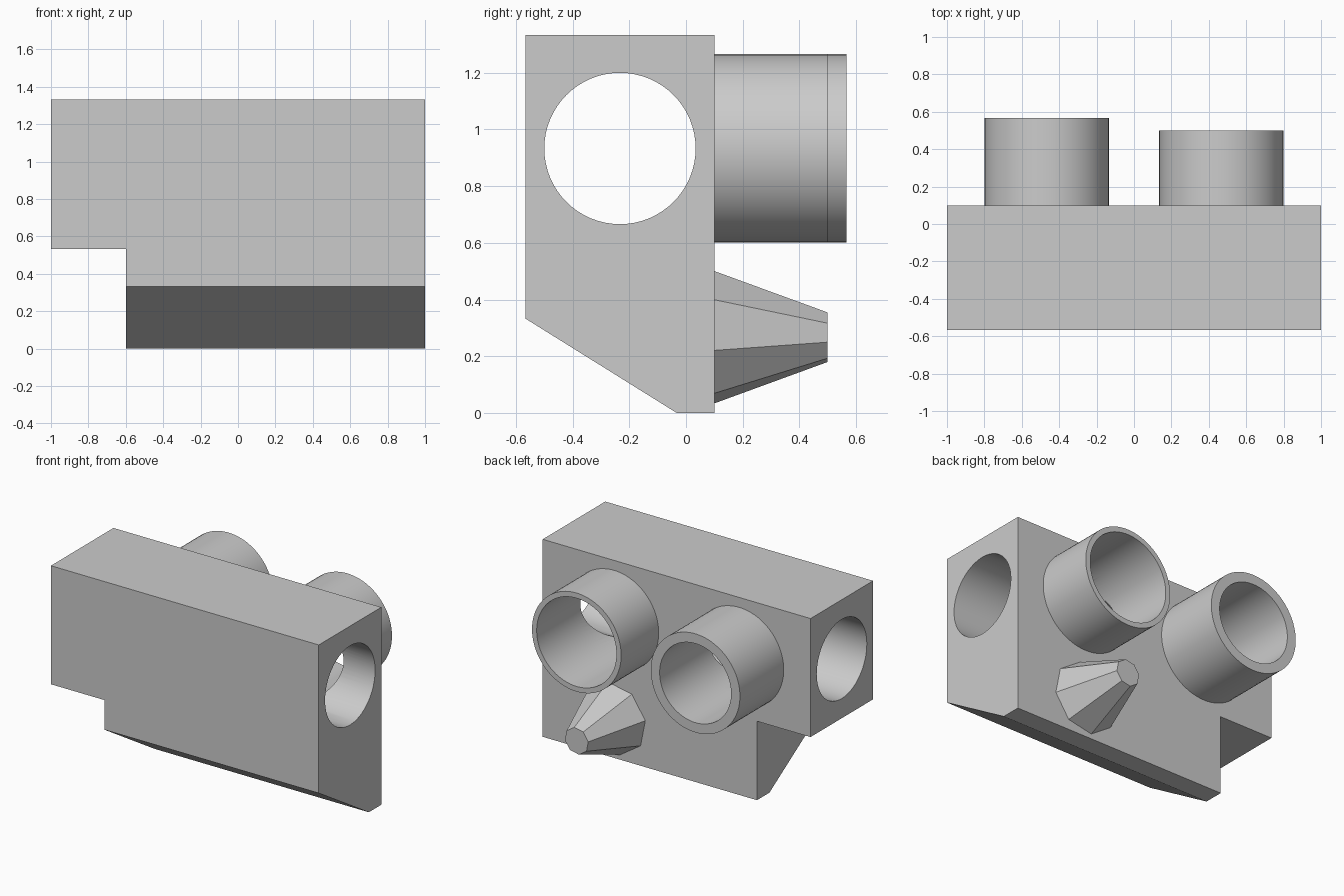
import bpy, bmesh, math
from mathutils import Matrix, Vector

if "Cube" in bpy.data.objects:
    bpy.data.objects.remove(bpy.data.objects["Cube"], do_unlink=True)

grey = bpy.data.materials.new("plain grey")
grey.use_nodes = True
grey.diffuse_color = (0.6, 0.6, 0.6, 1)
grey.node_tree.nodes["Principled BSDF"].inputs["Base Color"].default_value = (0.6, 0.6, 0.6, 1)


def finish(name, bm):
    bmesh.ops.recalc_face_normals(bm, faces=bm.faces[:])
    mesh = bpy.data.meshes.new(name)
    bm.to_mesh(mesh)
    bm.free()
    mesh.materials.append(grey)
    obj = bpy.data.objects.new(name, mesh)
    bpy.context.collection.objects.link(obj)
    return obj


def lathe(name, profile, centre, sides=64, turn=0.0, along_x=False, closed=False):
    """Turn (radius, distance) points around the y axis, or the x axis."""
    bm = bmesh.new()
    rings = []
    for r, d in profile:
        angles = [turn + math.tau * i / sides for i in range(sides)]
        rings.append([bm.verts.new((r * math.cos(a), d, r * math.sin(a))) for a in angles])
    pairs = list(zip(rings, rings[1:]))
    if closed:
        pairs.append((rings[-1], rings[0]))
    else:
        bm.faces.new(rings[0])
        bm.faces.new(rings[-1])
    for a, b in pairs:
        for i in range(sides):
            j = (i + 1) % sides
            bm.faces.new((a[i], a[j], b[j], b[i]))
    if along_x:
        bm.transform(Matrix.Rotation(-math.pi / 2, 4, "Z"))
    bm.transform(Matrix.Translation(Vector(centre)))
    return finish(name, bm)


def smooth(obj):
    bpy.ops.object.select_all(action="DESELECT")
    obj.select_set(True)
    bpy.context.view_layer.objects.active = obj
    bpy.ops.object.shade_smooth_by_angle(angle=math.radians(30))


def cut(obj, cutter):
    bpy.ops.object.select_all(action="DESELECT")
    obj.select_set(True)
    bpy.context.view_layer.objects.active = obj
    cutter.hide_render = True
    mod = obj.modifiers.new("cut", "BOOLEAN")
    mod.operation, mod.solver, mod.object = "DIFFERENCE", "EXACT", cutter
    bpy.ops.object.modifier_apply(modifier=mod.name)
    bpy.data.objects.remove(cutter, do_unlink=True)


def prism(name, outline, x0, x1):
    """Extrude a (y, z) outline from x0 to x1."""
    bm = bmesh.new()
    face = bm.faces.new([bm.verts.new((x0, y, z)) for y, z in outline])
    out = bmesh.ops.extrude_face_region(bm, geom=[face])
    verts = [v for v in out["geom"] if isinstance(v, bmesh.types.BMVert)]
    bmesh.ops.translate(bm, verts=verts, vec=(x1 - x0, 0, 0))
    return finish(name, bm)


FRONT, BACK, TOP = -0.567, 0.1, 1.333
MID_Y, AXIS_Z, TUBE_X = -0.233, 0.933, 0.467

# Main block with the sloped lower front, and a notch in its right lower corner
block = prism("block", [(FRONT, 0.333), (-0.033, 0), (BACK, 0), (BACK, TOP), (FRONT, TOP)], -1, 1)
cut(block, prism("notch_cutter", [(-1, -0.5), (0.5, -0.5), (0.5, 0.533), (-1, 0.533)], -1.5, -0.6))

# Cross hole from side to side
cut(block, lathe("cross_hole_cutter", [(0.267, -1.3), (0.267, 1.3)], (0, MID_Y, AXIS_Z), along_x=True))

# Two open tubes on the back, with bores that run into the cross hole
for name, x, inner, end in (("left_tube", TUBE_X, 0.298, 0.5),
                            ("right_tube", -TUBE_X, 0.267, 0.567)):
    turn = math.pi / 64
    cut(block, lathe(name + "_cutter", [(inner, MID_Y), (inner, 0.4)], (x, 0, AXIS_Z), turn=turn))
    smooth(lathe(name, [(0.333, BACK), (0.333, end), (inner, end), (inner, BACK)],
                 (x, 0, AXIS_Z), turn=turn, closed=True))
smooth(block)

# Blunt eight-sided cone under the left tube
lathe("cone_peg", [(0.238, BACK), (0.089, 0.5)], (TUBE_X, 0, 0.267),
      sides=8, turn=math.radians(-11.25))
